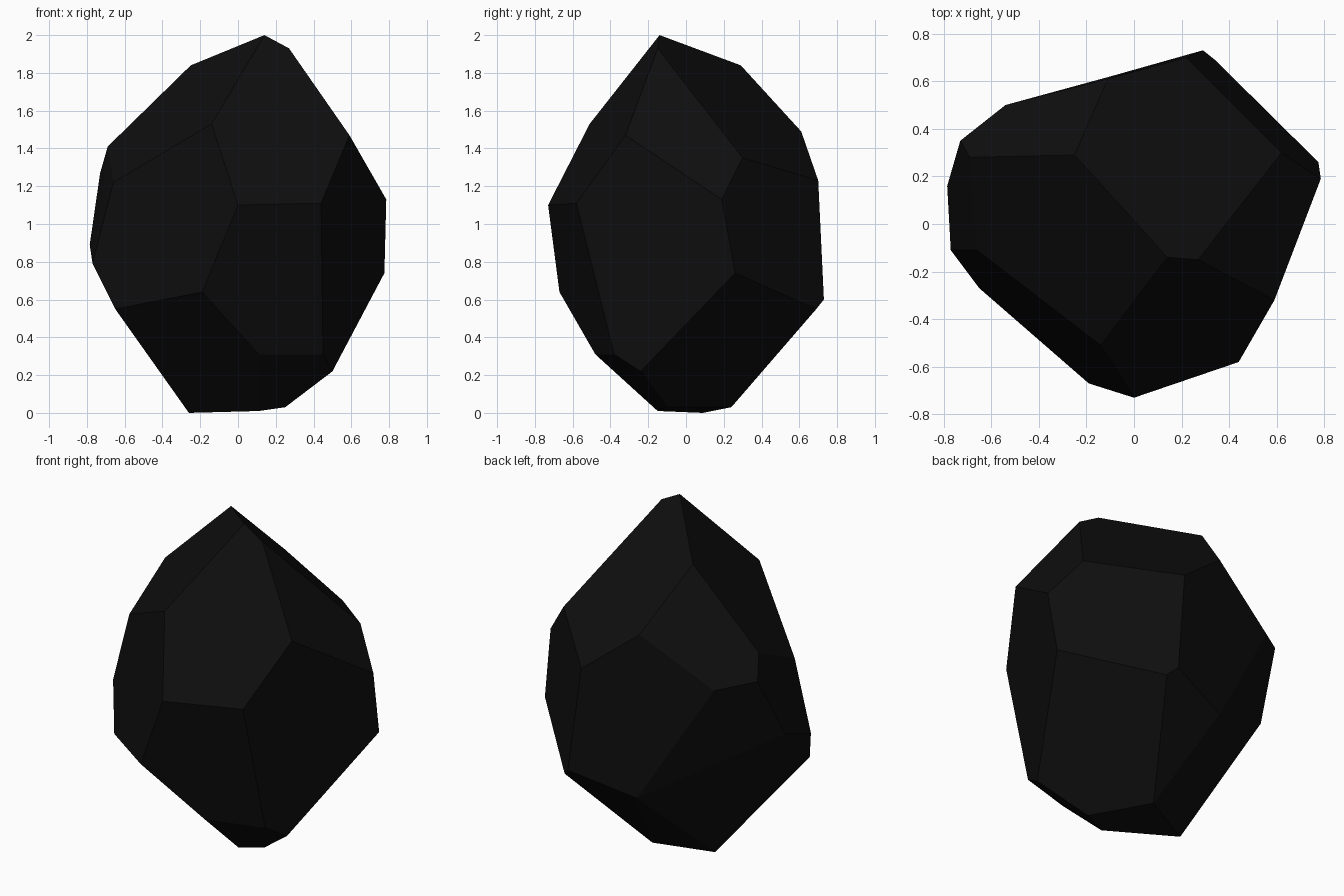
import bpy
import bmesh
import math
from mathutils import Vector

default_cube = bpy.data.objects.get("Cube")
if default_cube:
    bpy.data.objects.remove(default_cube, do_unlink=True)


def make_material(name, colour):
    """One flat colour, shown in both the viewport and a render."""
    material = bpy.data.materials.new(name)
    material.use_nodes = True
    material.diffuse_color = colour
    shader = material.node_tree.nodes["Principled BSDF"]
    shader.inputs["Base Color"].default_value = colour
    shader.inputs["Roughness"].default_value = 0.9
    return material


def chiselled_stone(name, corner_groups, material, flat_angle):
    """Wrap a convex shell around the corners and merge coplanar triangles."""
    bm = bmesh.new()
    for group in corner_groups.values():
        for corner in group:
            bm.verts.new(Vector(corner))
    hull = bmesh.ops.convex_hull(bm, input=bm.verts[:])
    loose = [v for v in hull["geom_interior"] if isinstance(v, bmesh.types.BMVert)]
    bmesh.ops.delete(bm, geom=loose, context="VERTS")
    bmesh.ops.dissolve_limit(
        bm, angle_limit=flat_angle, verts=bm.verts[:], edges=bm.edges[:])
    bmesh.ops.recalc_face_normals(bm, faces=bm.faces[:])
    for face in bm.faces:
        face.smooth = False

    mesh = bpy.data.meshes.new(name)
    bm.to_mesh(mesh)
    bm.free()
    mesh.materials.append(material)
    stone = bpy.data.objects.new(name, mesh)
    bpy.context.collection.objects.link(stone)
    return stone


# Corners of the chipped boulder, grouped by the region they bound
corners = {
    "peak": [(.14, -.14, 2), (.27, -.15, 1.93), (-.25, .29, 1.84)],
    "front_shoulder": [(.59, -.32, 1.47), (-.14, -.51, 1.53),
                       (0, -.73, 1.1), (.44, -.58, 1.11)],
    "back_shoulder": [(.62, .3, 1.35), (-.11, .61, 1.49),
                      (.22, .7, 1.23), (-.54, .5, 1.22)],
    "left_side": [(.785, .19, 1.13), (.775, .26, .74)],
    "right_side": [(-.69, .28, 1.41), (-.73, .35, 1.27), (-.66, -.11, 1.22),
                   (-.785, .16, .89), (-.77, -.11, .79), (-.65, -.27, .55)],
    "front_foot": [(-.19, -.67, .64), (.11, -.48, .31),
                   (.45, -.38, .31), (.5, -.24, .22)],
    "back_foot": [(.29, .73, .6), (.34, .69, .55), (-.1, .62, .49)],
    "base": [(.25, -.1, .03), (.06, .24, .03), (.11, -.15, .01), (-.26, .09, 0)],
}

coal_black = make_material("coal_black", (.0045, .0045, .0045, 1))
chiselled_stone("boulder", corners, coal_black, math.radians(4))
